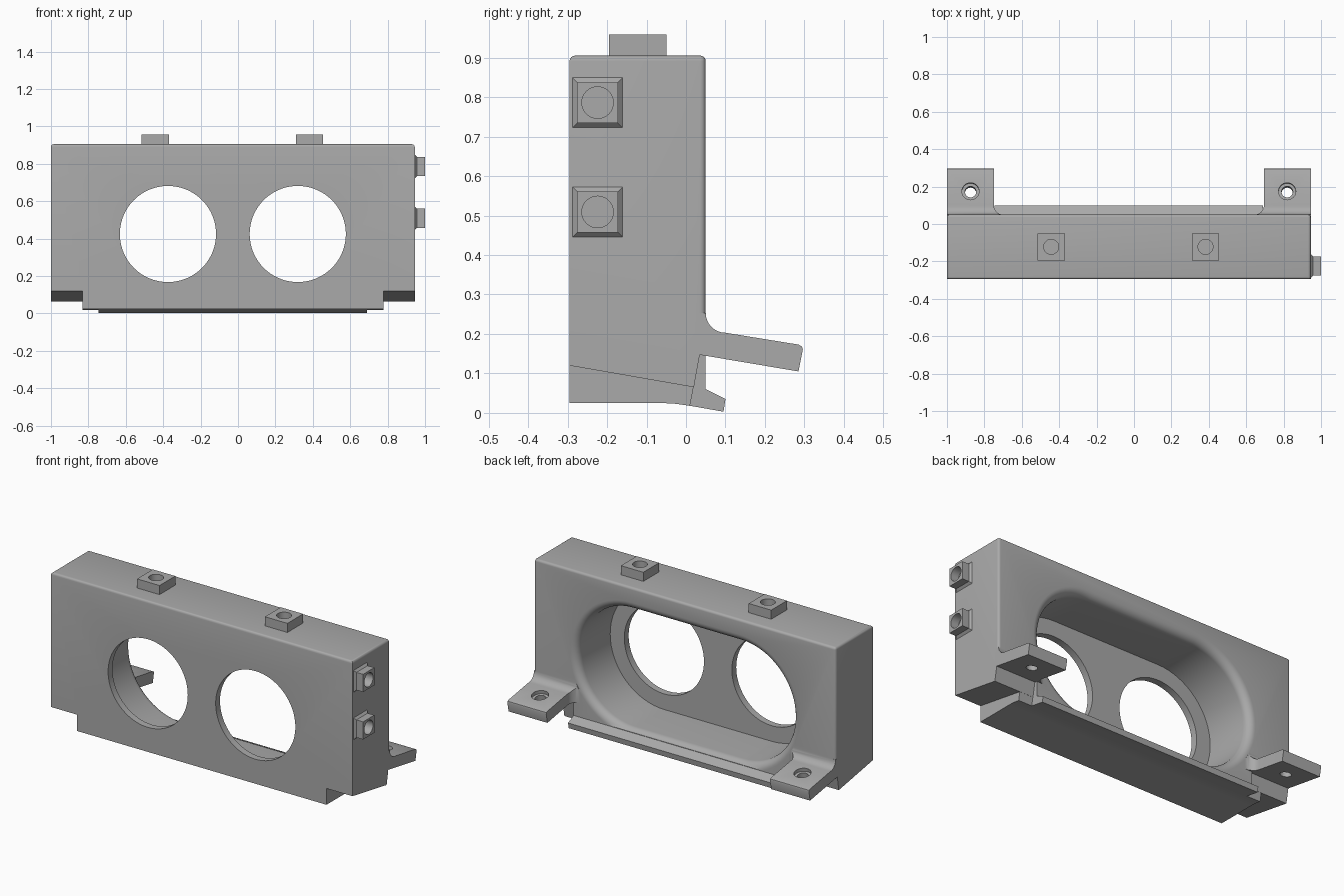
import bpy, bmesh, math
from mathutils import Vector, Matrix

old = bpy.data.objects.get("Cube")
if old:
    bpy.data.objects.remove(old, do_unlink=True)

MID = -0.0275                      # centre of the housing across x
HALF = 0.9725
FRONT, BACK, TOP = -0.295, 0.05, 0.905
HOLE_Z, HOLE_DX = 0.425, 0.347

grey = bpy.data.materials.new("plain_grey")
grey.use_nodes = True
colour = (0.4, 0.4, 0.4, 1)
grey.diffuse_color = colour
grey.node_tree.nodes["Principled BSDF"].inputs["Base Color"].default_value = colour


def finish(name, bm):
    bmesh.ops.recalc_face_normals(bm, faces=bm.faces)
    me = bpy.data.meshes.new(name)
    bm.to_mesh(me)
    bm.free()
    me.materials.append(grey)
    ob = bpy.data.objects.new(name, me)
    bpy.context.collection.objects.link(ob)
    return ob


def loft(name, rings):
    """Solid through a list of equal-length point rings."""
    bm = bmesh.new()
    loops = [[bm.verts.new(p) for p in ring] for ring in rings]
    for a, b in zip(loops, loops[1:]):
        for i in range(len(a)):
            j = (i + 1) % len(a)
            bm.faces.new((a[i], a[j], b[j], b[i]))
    bm.faces.new(loops[0])
    bm.faces.new(loops[-1])
    return finish(name, bm)


def side_prism(name, profile, x0, x1):
    return loft(name, [[(x, y, z) for y, z in profile] for x in (x0, x1)])


def cylinder(name, centre, axis, r, depth, sides=48):
    bm = bmesh.new()
    turn = Vector(axis).to_track_quat('Z', 'Y').to_matrix().to_4x4()
    bmesh.ops.create_cone(bm, cap_ends=True, segments=sides, radius1=r, radius2=r,
                          depth=depth, matrix=Matrix.Translation(centre) @ turn)
    return finish(name, bm)


def activate(ob):
    bpy.ops.object.select_all(action='DESELECT')
    ob.select_set(True)
    bpy.context.view_layer.objects.active = ob


def boolean(ob, other, operation):
    activate(ob)
    mod = ob.modifiers.new("join", 'BOOLEAN')
    mod.operation, mod.solver, mod.object = operation, 'EXACT', other
    bpy.ops.object.modifier_apply(modifier=mod.name)
    bpy.data.objects.remove(other, do_unlink=True)


def smooth(ob):
    activate(ob)
    bpy.ops.object.shade_smooth_by_angle(angle=math.radians(30))


# Main housing with softened top and rear upright edges
housing = side_prism("housing", [(FRONT, 0.12), (0.02, 0.065), (0.035, 0.148),
                                 (BACK, 0.148), (BACK, TOP), (FRONT, TOP)],
                     MID - HALF, MID + HALF)
bm = bmesh.new()
bm.from_mesh(housing.data)
soft = [e for e in bm.edges
        if all(v.co.z > 0.9 for v in e.verts)
        or (all(v.co.y > 0.045 for v in e.verts)
            and abs(e.verts[0].co.z - e.verts[1].co.z) > 0.5)]
bmesh.ops.bevel(bm, geom=soft, offset=0.014, segments=4, profile=0.5, affect='EDGES')
bm.to_mesh(housing.data)
bm.free()

# Lower middle block and rear lip
block = side_prism("block", [(FRONT, 0.025), (-0.06, 0.025), (-0.025, 0.023),
                             (0.01, 0.018), (0.035, 0.148), (0.035, 0.2), (FRONT, 0.2)],
                   MID - 0.805, MID + 0.805)
boolean(housing, block, 'UNION')
lip = side_prism("lip", [(-0.02, 0.023), (0.01, 0.018), (0.095, 0.003), (0.1, 0.035),
                         (BACK, 0.06), (BACK, 0.2), (-0.02, 0.2)],
                 MID - 0.718, MID + 0.718)
boolean(housing, lip, 'UNION')

# Sloping mounting tabs with filleted roots and counterbored holes
slope = Vector((0, 0.16, 1)).normalized()
arc = [i * math.pi / 16 for i in range(9)]
tab_side = [(0.03, 0.148), (0.285, 0.105), (0.296, 0.16), (0.294, 0.168), (0.285, 0.173)]
tab_side += [(0.1 - 0.05 * math.sin(a), 0.253 - 0.05 * math.cos(a)) for a in arc]
tab_side += [(0.03, 0.253)]
for s in (-1, 1):
    outer, inner = MID + s * HALF, MID + s * 0.722
    root = inner - s * 0.05
    tab = side_prism("tab", tab_side, outer, root)
    plan = [(outer, 0.0), (outer, 0.4), (inner, 0.4)]
    plan += [(root + s * 0.05 * math.cos(a), 0.1 - 0.05 * math.sin(a)) for a in arc]
    plan += [(root, 0.0)]
    outline = loft("tab_outline", [[(x, y, z) for x, y in plan] for z in (0, 0.5)])
    boolean(tab, outline, 'INTERSECT')
    boolean(housing, tab, 'UNION')
    seat = Vector((MID + s * 0.8465, 0.175, 0.191))
    boolean(housing, cylinder("bore", seat, slope, 0.03, 0.25), 'DIFFERENCE')
    boolean(housing, cylinder("counterbore", seat + slope * 0.03, slope, 0.046, 0.1),
            'DIFFERENCE')


# Slot-shaped rear pocket with a rounded mouth
def slot_ring(r, y):
    pts = []
    for side, start in ((1, -90), (-1, 90)):
        for i in range(33):
            a = math.radians(start + i * 180 / 32)
            pts.append((MID + side * HOLE_DX + r * math.cos(a), y,
                        max(0.062, HOLE_Z + r * math.sin(a))))
    return pts


R, F = 0.348, 0.045
rings = [slot_ring(R, -0.255)]
for i in range(9):
    a = i * math.pi / 16
    rings.append(slot_ring(R + F * (1 - math.cos(a)), BACK - F + F * math.sin(a)))
rings.append(slot_ring(R + F, 0.5))
boolean(housing, loft("pocket", rings), 'DIFFERENCE')

# Two round front openings
for s in (-1, 1):
    opening = cylinder("opening", (MID + s * HOLE_DX, -0.27, HOLE_Z), (0, 1, 0),
                       0.257, 0.2, 96)
    boolean(housing, opening, 'DIFFERENCE')
smooth(housing)


# Square bosses with blind round holes
def boss(name, base, axis, half, height, flare):
    turn = Vector(axis).to_track_quat('Z', 'Y').to_matrix()
    levels = [(-0.01, half + flare), (0, half + flare), (flare, half), (height, half)]
    if not flare:
        levels = [(-0.01, half), (height, half)]
    corners = ((-1, -1), (1, -1), (1, 1), (-1, 1))
    ob = loft(name, [[Vector(base) + turn @ Vector((h * a, h * b, k)) for a, b in corners]
                     for k, h in levels])
    tip = Vector(base) + Vector(axis) * height
    boolean(ob, cylinder("boss_hole", tip, axis, 0.04, height * 1.8, 32), 'DIFFERENCE')
    smooth(ob)


for label, x in (("right", -0.4425), ("left", 0.3825)):
    boss("top_boss_" + label, (x, -0.122, TOP), (0, 0, 1), 0.0725, 0.053, 0)
for label, z in (("upper", 0.786), ("lower", 0.509)):
    boss("side_boss_" + label, (MID + HALF, -0.224, z), (1, 0, 0), 0.0515, 0.055, 0.012)
